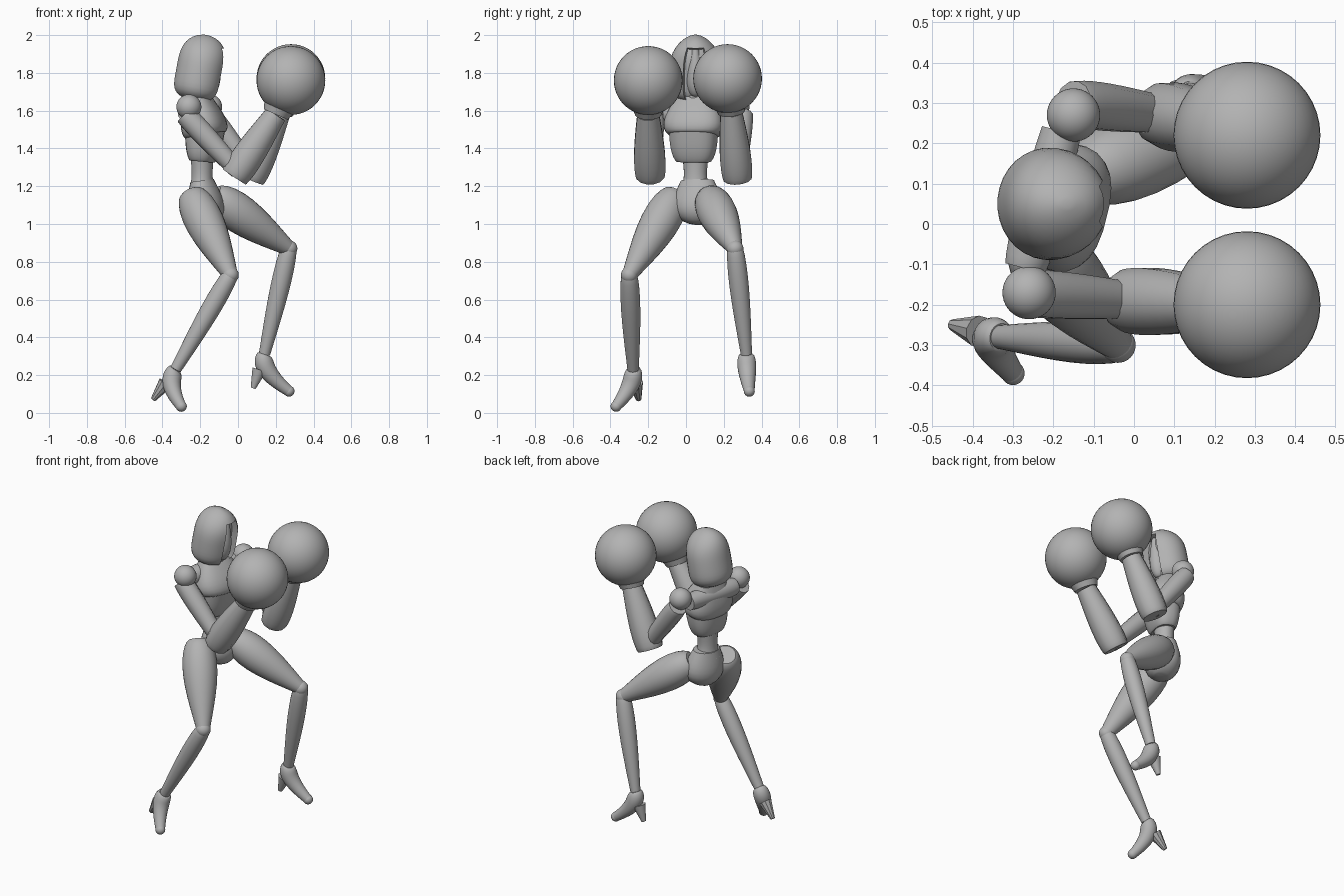
import bpy, bmesh
from math import cos, sin, pi, tau, sqrt, copysign, radians
from mathutils import Vector

if "Cube" in bpy.data.objects:
    bpy.data.objects.remove(bpy.data.objects["Cube"], do_unlink=True)

grey = bpy.data.materials.new("plain_grey")
grey.use_nodes = True
colour = (0.45, 0.45, 0.45, 1)
grey.diffuse_color = colour
grey.node_tree.nodes["Principled BSDF"].inputs["Base Color"].default_value = colour


def finish(name, bm):
    """Turn the bmesh into a smooth object with sharp edges kept."""
    mesh = bpy.data.meshes.new(name)
    bm.to_mesh(mesh)
    bm.free()
    mesh.materials.append(grey)
    obj = bpy.data.objects.new(name, mesh)
    bpy.context.collection.objects.link(obj)
    bpy.ops.object.select_all(action='DESELECT')
    obj.select_set(True)
    bpy.context.view_layer.objects.active = obj
    bpy.ops.object.shade_smooth_by_angle(angle=radians(35))


def line(start, end):
    return lambda t: Vector(start).lerp(Vector(end), t)


def arc(start, control, end):
    return lambda t: start.lerp(control, t).lerp(control.lerp(end, t), t)


def taper(first, last, bulge=0):
    """Radius that runs from first to last and swells near the start."""
    return lambda t: first + (last - first) * t + bulge * sin(pi * t ** 0.65)


def loft(path, depth, width, facing=(1, 0, 0), square=2, sides=24, steps=12):
    """Skin oval rings along a path; a higher square gives boxier rings."""
    def shape(value):
        return copysign(abs(value) ** (2 / square), value)

    bm = bmesh.new()
    loops = []
    for step in range(steps + 1):
        t = (1 - cos(pi * step / steps)) / 2
        along = path(t + 0.01) - path(t - 0.01)
        across = along.cross(Vector(facing)).normalized()
        ahead = across.cross(along).normalized()
        angles = [tau * (side + 0.5) / sides for side in range(sides)]
        loops.append([bm.verts.new(path(t) + ahead * depth(t) * shape(cos(a))
                                   + across * width(t) * shape(sin(a))) for a in angles])
    for low, high in zip(loops, loops[1:]):
        for i in range(sides):
            bm.faces.new((low[i - 1], low[i], high[i], high[i - 1]))
    bm.faces.new(loops[0])
    bm.faces.new(loops[-1])
    bmesh.ops.recalc_face_normals(bm, faces=bm.faces)
    return bm


def limb(name, path, radius, sides=24):
    finish(name, loft(path, radius, radius, sides=sides))


def ball(name, centre, radius):
    bm = bmesh.new()
    bmesh.ops.create_uvsphere(bm, u_segments=40, v_segments=24, radius=radius)
    bmesh.ops.translate(bm, verts=bm.verts, vec=centre)
    finish(name, bm)


# Torso, twisted towards the right side
twist = (1, -0.25, 0)
finish("chest", loft(line((-0.17, 0.04, 1.47), (-0.21, 0.05, 1.67)),
                     taper(0.1, 0.06, 0.025), taper(0.13, 0.1, 0.04), twist, 2.6))
finish("ribs", loft(line((-0.19, 0.04, 1.33), (-0.175, 0.04, 1.5)),
                    taper(0.06, 0.1, 0.01), taper(0.09, 0.13, 0.015), twist, 2.6))
limb("shoulder_blades", line((-0.27, -0.11, 1.59), (-0.18, 0.23, 1.59)), taper(0.05, 0.05, 0.01))
finish("waist", loft(line((-0.19, 0.05, 1.18), (-0.19, 0.05, 1.36)),
                     taper(0.07, 0.06, -0.01), taper(0.09, 0.07, -0.02), twist))
finish("pelvis", loft(line((-0.16, 0.06, 1), (-0.19, 0.06, 1.23)),
                      taper(0.04, 0.06, 0.05), taper(0.03, 0.09, 0.08), twist))
limb("neck", line((-0.2, 0.05, 1.6), (-0.19, 0.05, 1.76)), taper(0.06, 0.05))


# Hood leaning forward, narrowing sideways to its rounded peak
def dome(t):
    return sqrt(max(0.01, 1 - abs(2 * t - 1) ** (6 if t < 0.5 else 3)))


columns = 32
hood = loft(line((-0.23, 0.05, 1.65), (-0.165, 0.05, 2)),
            lambda t: 0.127 * dome(t), lambda t: 0.14 * dome(t) * (1 - t ** 4 / 3),
            steps=20, sides=columns)

# Sunken face opening at the front of the hood
hood.faces.ensure_lookup_table()
opening = [hood.faces[row * columns + column % columns]
           for row in range(3, 15) for column in range(-2, 3)]
bmesh.ops.inset_region(hood, faces=opening, thickness=0.008)
for vert in {vert for face in opening for vert in face.verts}:
    vert.co.x -= 0.04
finish("hood", hood)
finish("face", loft(line((-0.165, 0.05, 1.68), (-0.13, 0.05, 1.93)),
                    taper(0.03, 0.03, 0.03), taper(0.02, 0.02, 0.03)))

# Joint positions of each arm and leg
joints = {
    "right": dict(shoulder=(-0.26, -0.17, 1.62), sleeve=(-0.28, -0.17, 1.58),
                  elbow=(0, -0.19, 1.28), wrist=(0.2, -0.2, 1.58), fist=(0.28, -0.2, 1.76),
                  hip=(-0.25, -0.05, 1.16), knee=(-0.04, -0.3, 0.73),
                  ankle=(-0.33, -0.28, 0.23), heel=(-0.45, -0.25, 0.07),
                  toe=(-0.3, -0.37, 0.035)),
    "left": dict(shoulder=(-0.15, 0.27, 1.62), sleeve=(-0.15, 0.3, 1.58),
                 elbow=(0.08, 0.27, 1.27), wrist=(0.22, 0.24, 1.59), fist=(0.28, 0.22, 1.77),
                 hip=(-0.13, 0.12, 1.15), knee=(0.27, 0.26, 0.87),
                 ankle=(0.14, 0.32, 0.31), heel=(0.08, 0.32, 0.13),
                 toe=(0.27, 0.335, 0.115)),
}

for side, places in joints.items():
    at = {joint: Vector(place) for joint, place in places.items()}

    # Arm: shoulder ball, upper arm, flared forearm, cuff and round glove
    ball(side + "_shoulder", at["shoulder"], 0.066)
    limb(side + "_upper_arm", line(at["sleeve"], at["elbow"]), taper(0.055, 0.045, 0.008), 12)
    forearm_end = at["elbow"].lerp(at["wrist"], -0.1)
    limb(side + "_forearm", line(forearm_end, at["wrist"]), taper(0.075, 0.06, 0.015), 12)
    limb(side + "_glove_cuff", line(at["wrist"], at["fist"]), taper(0.07, 0.14))
    ball(side + "_glove", at["fist"], 0.182)

    # Leg: thigh, knee ball and shin
    limb(side + "_thigh", line(at["hip"], at["knee"]), taper(0.06, 0.04, 0.05))
    ball(side + "_knee", at["knee"], 0.044)
    limb(side + "_shin", line(at["knee"], at["ankle"]), taper(0.04, 0.03, 0.015))

    # High-heeled shoe: curved foot, rounded toe and a thin heel behind
    instep = at["ankle"].lerp(at["heel"], 0.45)
    limb(side + "_shoe", arc(at["ankle"], instep, at["toe"]), taper(0.034, 0.028, 0.018))
    ball(side + "_toe", at["toe"], 0.029)
    limb(side + "_heel", line(instep, at["heel"]), taper(0.04, 0.014), 10)
